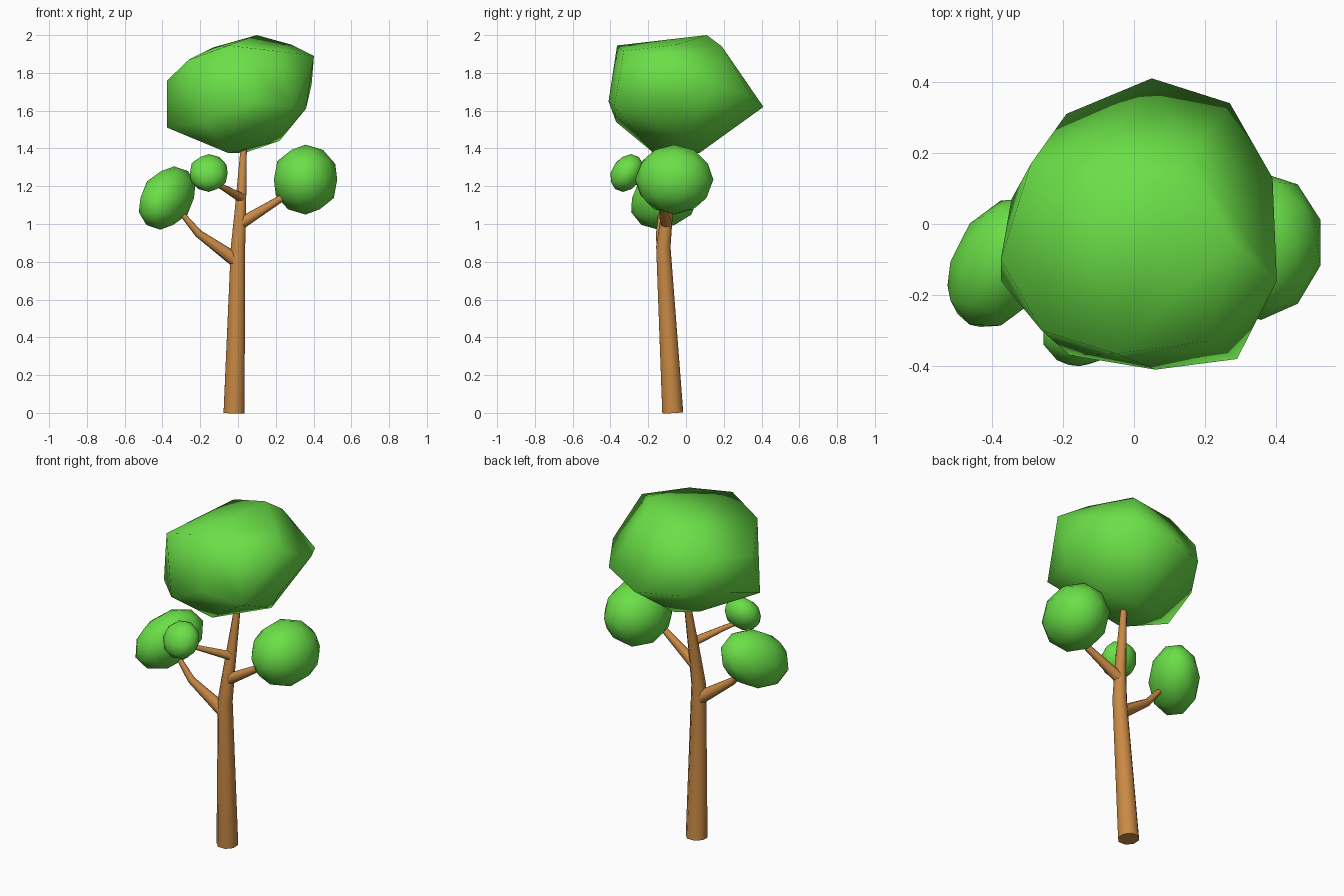
import bpy, bmesh, math
from mathutils import Vector

cube = bpy.data.objects.get("Cube")
if cube:
    bpy.data.objects.remove(cube, do_unlink=True)


def make_material(name, rgb):
    mat = bpy.data.materials.new(name)
    mat.use_nodes = True
    mat.diffuse_color = (*rgb, 1)
    mat.node_tree.nodes["Principled BSDF"].inputs["Base Color"].default_value = (*rgb, 1)
    return mat


leaf_green = make_material("leaf green", (0.145, 0.74, 0.063))
bark_brown = make_material("bark brown", (0.58, 0.25, 0.058))


def link(obj, mat):
    bpy.context.collection.objects.link(obj)
    obj.data.materials.append(mat)
    bpy.ops.object.select_all(action="DESELECT")
    obj.select_set(True)
    bpy.context.view_layer.objects.active = obj


def add_mesh(name, bm, mat):
    """Turn a bmesh into a fully smooth object."""
    bmesh.ops.recalc_face_normals(bm, faces=bm.faces)
    for face in bm.faces:
        face.smooth = True
    mesh = bpy.data.meshes.new(name)
    bm.to_mesh(mesh)
    bm.free()
    link(bpy.data.objects.new(name, mesh), mat)


def limb(name, path):
    """Eight-sided tapering tube along (x, y, z, radius) points."""
    curve = bpy.data.curves.new(name, "CURVE")
    curve.dimensions = "3D"
    curve.bevel_depth = 1
    curve.bevel_resolution = 2
    curve.use_fill_caps = True
    spline = curve.splines.new("POLY")
    spline.points.add(len(path) - 1)
    for point, (x, y, z, radius) in zip(spline.points, path):
        point.co = (x, y, z, 1)
        point.radius = radius
    link(bpy.data.objects.new(name, curve), bark_brown)
    bpy.ops.object.convert(target="MESH")
    bpy.ops.object.shade_smooth_by_angle(angle=math.radians(50))


def leaf_ball(name, low, high, y_by_x=0, y_by_z=0, x_by_z=0):
    """Faceted ball, leaned by shearing, then fitted to a box."""
    bm = bmesh.new()
    bmesh.ops.create_icosphere(bm, subdivisions=2, radius=1)
    for v in bm.verts:
        x, y, z = v.co
        v.co = (x + x_by_z * z, y + y_by_x * x + y_by_z * z, z)
    for axis in range(3):
        values = [v.co[axis] for v in bm.verts]
        start, size = min(values), max(values) - min(values)
        for v in bm.verts:
            v.co[axis] = low[axis] + (v.co[axis] - start) / size * (high[axis] - low[axis])
    add_mesh(name, bm, leaf_green)


def hull(name, points):
    bm = bmesh.new()
    for p in points:
        bm.verts.new(Vector(p))
    result = bmesh.ops.convex_hull(bm, input=bm.verts)
    unused = {g for g in result["geom_interior"] if isinstance(g, bmesh.types.BMVert)}
    bmesh.ops.delete(bm, geom=list(unused), context="VERTS")
    add_mesh(name, bm, leaf_green)


# Trunk and branches
limb("trunk", [(-0.021, -0.07, 0, 0.06), (0, -0.12, 0.88, 0.041),
               (0.012, -0.1, 1.06, 0.033), (0.03, -0.05, 1.4, 0.018)])
limb("left_low_branch", [(0, -0.115, 0.8, 0.039), (-0.21, -0.138, 0.95, 0.021),
                         (-0.31, -0.132, 1.07, 0.013)])
limb("right_branch", [(0.01, -0.105, 1, 0.032), (0.22, -0.13, 1.13, 0.019),
                      (0.26, -0.13, 1.155, 0.017)])
limb("front_branch", [(0.015, -0.1, 1.14, 0.026), (-0.09, -0.22, 1.2, 0.016),
                      (-0.13, -0.26, 1.22, 0.013)])

# Small leaf balls
leaf_ball("right_leaves", (0.19, -0.27, 1.05), (0.525, 0.145, 1.42), y_by_x=0.05)
leaf_ball("left_leaves", (-0.525, -0.29, 0.97), (-0.225, 0.07, 1.305),
          y_by_x=0.3, y_by_z=0.2, x_by_z=0.25)
leaf_ball("front_leaves", (-0.255, -0.4, 1.17), (-0.055, -0.225, 1.37), y_by_z=0.25)

# Large lopsided crown: underside, lower rim, upper rim, top
hull("crown", [
    (-0.05, -0.17, 1.375), (0.03, 0.07, 1.375), (-0.11, 0.03, 1.4),
    (0.22, 0, 1.44), (-0.375, -0.16, 1.51), (-0.18, -0.37, 1.54),
    (0.06, -0.41, 1.65), (0.29, -0.38, 1.62), (0.36, -0.13, 1.61),
    (0.27, 0.34, 1.68), (0.05, 0.41, 1.62), (-0.19, 0.31, 1.62),
    (-0.345, 0.07, 1.59), (-0.375, -0.1, 1.76), (-0.29, 0.17, 1.82),
    (0.39, 0.13, 1.74), (-0.26, -0.3, 1.87), (0.402, -0.16, 1.89),
    (-0.05, -0.365, 1.945), (0.21, -0.33, 1.915), (0.28, -0.05, 1.95),
    (0.1, 0.11, 2), (-0.13, 0.15, 1.935), (0.16, 0.19, 1.94)])
